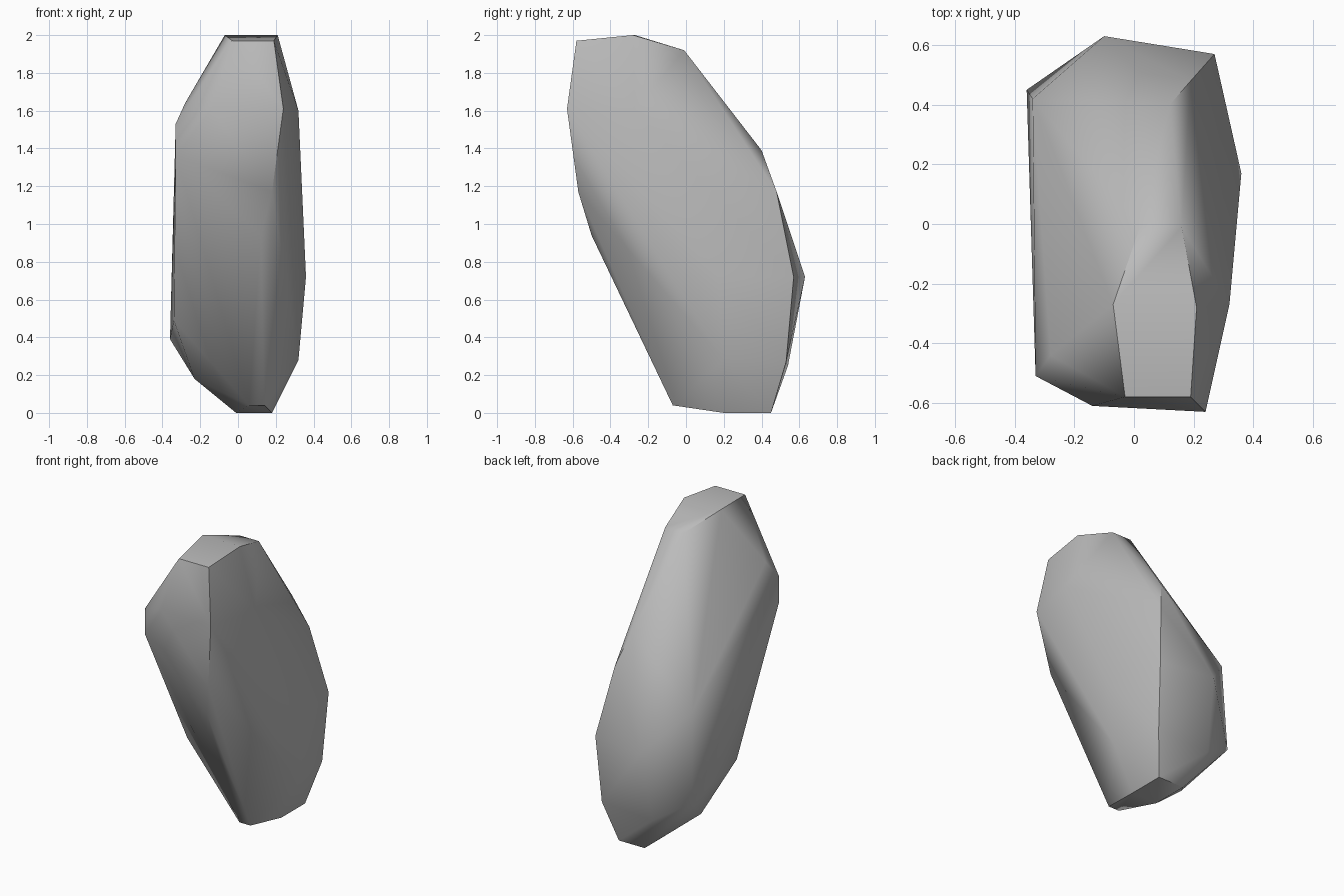
import bpy
import bmesh
from math import radians

default = bpy.data.objects.get("Cube")
if default:
    bpy.data.objects.remove(default, do_unlink=True)

stone = bpy.data.materials.new("stone_grey")
stone.use_nodes = True
colour = (0.5, 0.5, 0.5, 1)
stone.diffuse_color = colour
stone.node_tree.nodes["Principled BSDF"].inputs["Base Color"].default_value = colour

# Corners of the boulder, grouped by the facet they bound
crown = [(.19, -.58, 1.97), (.21, -.28, 2), (.16, -.01, 1.92),
         (.02, -.01, 1.92), (-.07, -.27, 2), (-.03, -.58, 1.97)]
base = [(.14, -.07, .04), (.06, -.07, .04), (-.01, .2, 0),
        (-.01, .45, 0), (.18, .45, 0), (.18, .2, 0)]
front_edge = [(.24, -.63, 1.61), (.18, -.57, 1.17), (.12, -.5, .94), (-.14, -.61, 1.61)]
back_edge = [(.12, .4, 1.39), (.19, .48, 1.17), (.27, .57, .72),
             (.25, .53, .27), (-.1, .63, .72), (-.13, .54, .25)]
left_bulge = [(.32, -.27, 1.6), (.36, .17, .72), (.32, .2, .28)]
right_side = [(-.28, -.44, 1.64), (-.33, -.51, 1.53), (-.33, -.51, 1.36), (-.34, .42, .98),
              (-.36, .45, .39), (-.34, -.05, .49), (-.23, .17, .18)]

# Boulder: a convex shell around the corners
bm = bmesh.new()
for corner in crown + base + front_edge + back_edge + left_bulge + right_side:
    bm.verts.new(corner)
hull = bmesh.ops.convex_hull(bm, input=bm.verts)
loose = [v for v in bm.verts if not v.link_faces]
bmesh.ops.delete(bm, geom=loose, context="VERTS")
bmesh.ops.recalc_face_normals(bm, faces=bm.faces)
mesh = bpy.data.meshes.new("boulder")
bm.to_mesh(mesh)
bm.free()
mesh.materials.append(stone)

boulder = bpy.data.objects.new("boulder", mesh)
bpy.context.collection.objects.link(boulder)
bpy.context.view_layer.objects.active = boulder
boulder.select_set(True)
bpy.ops.object.shade_smooth_by_angle(angle=radians(42))
